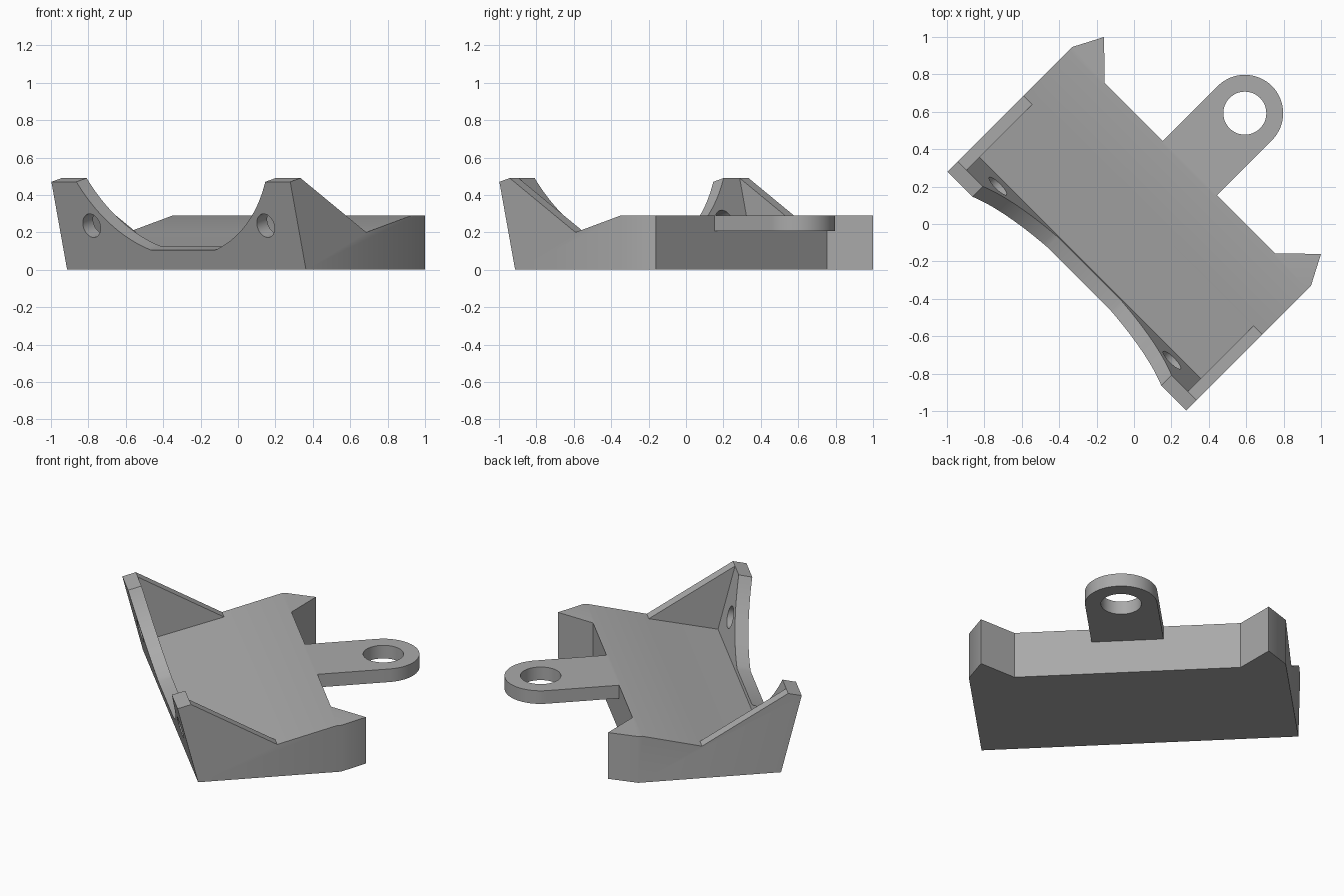
import bpy, bmesh
from math import sin, cos, pi, atan2, sqrt, radians
from mathutils import Vector, Matrix

cube = bpy.data.objects.get("Cube")
if cube:
    bpy.data.objects.remove(cube, do_unlink=True)

grey = bpy.data.materials.new("plain grey")
grey.use_nodes = True
grey.diffuse_color = (0.4, 0.4, 0.4, 1)
grey.node_tree.nodes["Principled BSDF"].inputs["Base Color"].default_value = (0.4, 0.4, 0.4, 1)

# The part is modelled square to the axes, then turned to sit diagonally
TURN = Matrix.Rotation(radians(-45), 4, "Z")
FOOT, TILT = -0.389, atan2(0.119, 0.47)


def side(a, b, h):       # profile in y, z pulled along x
    return Vector((h, a, b))


def plan(a, b, h):       # outline in x, y pulled up z
    return Vector((a, b, h))


def leaning(a, b, h):    # outline on the leaning front panel, pulled through it
    return Vector((a, FOOT - b * sin(TILT) + h * cos(TILT), b * cos(TILT) + h * sin(TILT)))


def prism(name, points, low, high, place):
    bm = bmesh.new()
    bottom = [bm.verts.new(place(a, b, low)) for a, b in points]
    top = [bm.verts.new(place(a, b, high)) for a, b in points]
    bm.faces.new(bottom)
    bm.faces.new(top)
    n = len(points)
    for i in range(n):
        j = (i + 1) % n
        bm.faces.new((bottom[i], bottom[j], top[j], top[i]))
    bmesh.ops.recalc_face_normals(bm, faces=bm.faces)
    mesh = bpy.data.meshes.new(name)
    bm.to_mesh(mesh)
    bm.free()
    mesh.materials.append(grey)
    obj = bpy.data.objects.new(name, mesh)
    bpy.context.collection.objects.link(obj)
    return obj


def arc(cx, cy, r, start, end, steps):
    angles = [start + (end - start) * i / steps for i in range(steps + 1)]
    return [(cx + r * cos(t), cy + r * sin(t)) for t in angles]


def circle(cx, cy, r, steps=48):
    return arc(cx, cy, r, 0, 2 * pi, steps)[:-1]


def select_only(obj):
    bpy.ops.object.select_all(action="DESELECT")
    obj.select_set(True)
    bpy.context.view_layer.objects.active = obj


def combine(obj, tool, operation="DIFFERENCE"):
    mod = obj.modifiers.new("cut", "BOOLEAN")
    mod.operation, mod.solver, mod.object = operation, "EXACT", tool
    select_only(obj)
    bpy.ops.object.modifier_apply(modifier=mod.name)
    bpy.data.objects.remove(tool, do_unlink=True)


# Body: side profile trimmed to the plan outline with its two rear horns
body = prism("cradle_body", [(FOOT, 0), (-0.508, 0.47), (-0.43, 0.49), (0.067, 0.2),
                             (0.41, 0.29), (0.7, 0.29), (0.7, 0)], -1, 1, side)
half = [(0.903, -0.7), (0.903, 0.435), (0.82, 0.594), (0.645, 0.422)]
outline = half + [(-x, y) for x, y in reversed(half)]
combine(body, prism("outline_tool", outline, -0.2, 0.7, plan), "INTERSECT")

# Pocket between the side walls, down to the sloping floor
pocket = [(-0.332, 0.102), (0.067, 0.2), (0.067, 0.6), (-0.458, 0.6)]
combine(body, prism("pocket_tool", pocket, -0.836, 0.836, side))

# Round scoop with a flat bottom through the front panel
centre, radius, flat, rim = 0.896, 0.824, 0.108, 0.6
low_angle = atan2(flat - centre, sqrt(radius ** 2 - (flat - centre) ** 2))
high_angle = atan2(rim - centre, sqrt(radius ** 2 - (rim - centre) ** 2))
right = arc(0, centre, radius, low_angle, high_angle, 24)
scoop = right + [(-a, b) for a, b in reversed(right)]
combine(body, prism("scoop_tool", scoop, -0.1, 0.1, leaning))

# Screw holes in the front panel
for sign in (-1, 1):
    combine(body, prism("hole_tool", circle(sign * 0.658, 0.243, 0.065), -0.1, 0.12, leaning))

# Rear hanging tab with its eye
tab_shape = [(-0.205, 0.422), (0.205, 0.422)] + arc(0, 0.838, 0.205, 0, pi, 32)
tab = prism("hanging_tab", tab_shape, 0.208, 0.29, plan)
combine(tab, prism("eye_tool", circle(0, 0.838, 0.115), 0, 0.5, plan))

for obj in (body, tab):
    obj.data.transform(TURN)
    select_only(obj)
    bpy.ops.object.shade_smooth_by_angle(angle=radians(30))
